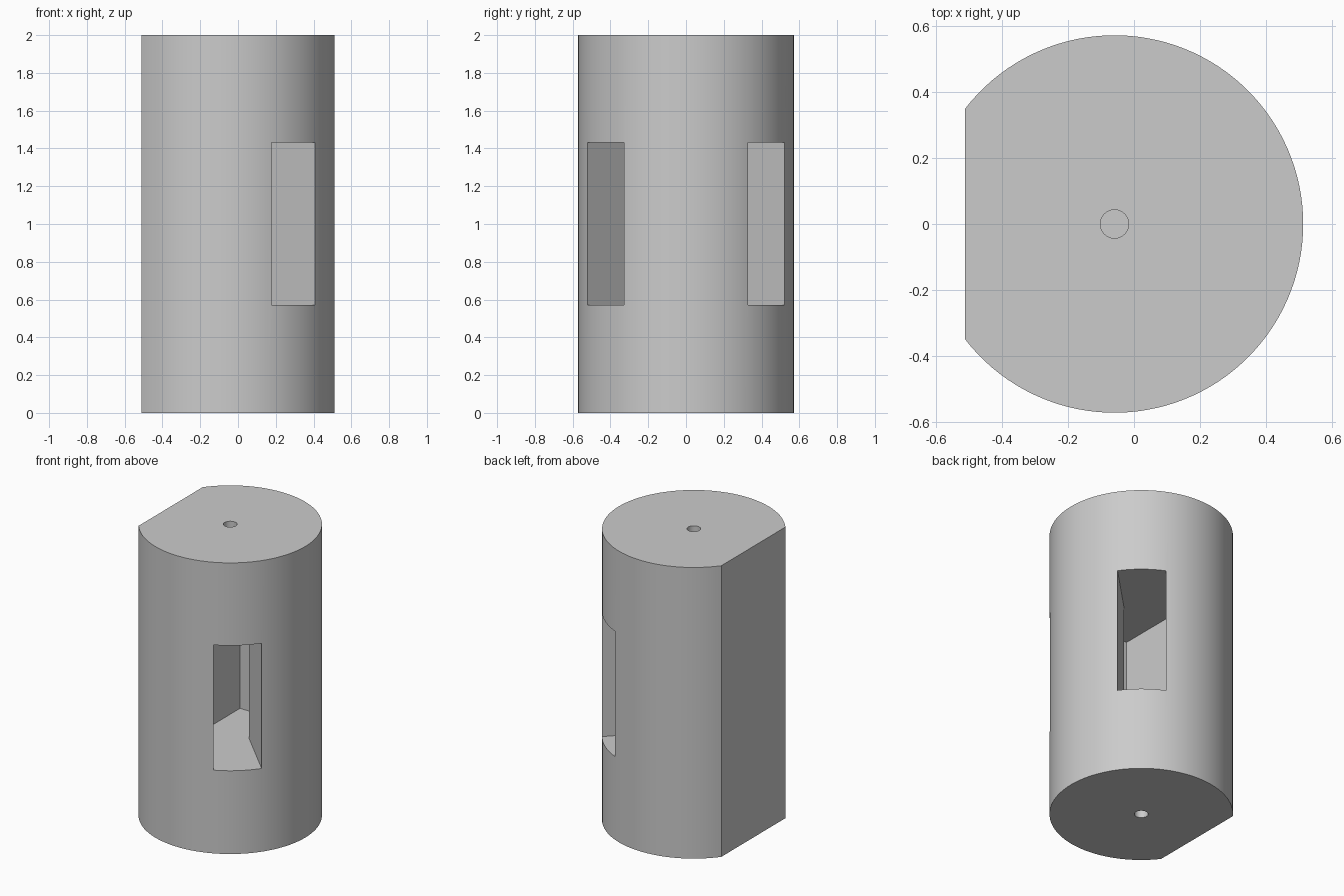
import bpy, bmesh, math

cube = bpy.data.objects.get("Cube")
if cube:
    bpy.data.objects.remove(cube)

AXIS_X = -0.059      # cylinder axis
RADIUS = 0.571
FLAT_X = -0.453      # flat side, measured from the axis
HEIGHT = 2.0

grey = bpy.data.materials.new("plain_grey")
grey.use_nodes = True
colour = (0.6, 0.6, 0.6, 1)
grey.diffuse_color = colour
grey.node_tree.nodes["Principled BSDF"].inputs["Base Color"].default_value = colour


def prism(name, outline, z0, z1):
    """Extrude an outline (relative to the cylinder axis) from z0 to z1."""
    bm = bmesh.new()
    face = bm.faces.new([bm.verts.new((x + AXIS_X, y, z0)) for x, y in outline])
    top = bmesh.ops.extrude_face_region(bm, geom=[face])["geom"]
    verts = [v for v in top if isinstance(v, bmesh.types.BMVert)]
    bmesh.ops.translate(bm, verts=verts, vec=(0, 0, z1 - z0))
    bmesh.ops.recalc_face_normals(bm, faces=bm.faces)
    mesh = bpy.data.meshes.new(name)
    bm.to_mesh(mesh)
    bm.free()
    mesh.materials.append(grey)
    obj = bpy.data.objects.new(name, mesh)
    bpy.context.collection.objects.link(obj)
    return obj


def arc(radius, start, end, steps):
    angles = [start + (end - start) * i / steps for i in range(steps + 1)]
    return [(radius * math.cos(a), radius * math.sin(a)) for a in angles]


def cut(target, cutter):
    """Subtract the cutter for good, then discard it."""
    mod = target.modifiers.new("cut", "BOOLEAN")
    mod.operation = "DIFFERENCE"
    mod.solver = "EXACT"
    mod.object = cutter
    bpy.context.view_layer.objects.active = target
    bpy.ops.object.modifier_apply(modifier=mod.name)
    bpy.data.objects.remove(cutter)


# Round body with one flat side
flat_angle = math.acos(FLAT_X / RADIUS)
body = prism("cylinder_body", arc(RADIUS, -flat_angle, flat_angle, 96), 0, HEIGHT)

# Inner chamber with two diagonal slots leading out to the curved wall
half = [(-0.15, -0.32), (0.035, -0.32), (0.375, -0.66), (0.80, -0.66), (0.15, -0.01)]
outline = half + [(x, -y) for x, y in reversed(half)]
cut(body, prism("chamber_cutter", outline, 0.572, 1.432))

# Blind centre holes in both ends
circle = arc(0.043, 0, math.tau, 32)[:-1]
for z0, z1 in ((-0.1, 0.28), (HEIGHT - 0.28, HEIGHT + 0.1)):
    cut(body, prism("hole_cutter", circle, z0, z1))

# Smooth the curved walls, keep the edges sharp
bpy.ops.object.select_all(action="DESELECT")
body.select_set(True)
bpy.context.view_layer.objects.active = body
bpy.ops.object.shade_smooth_by_angle(angle=math.radians(30))
